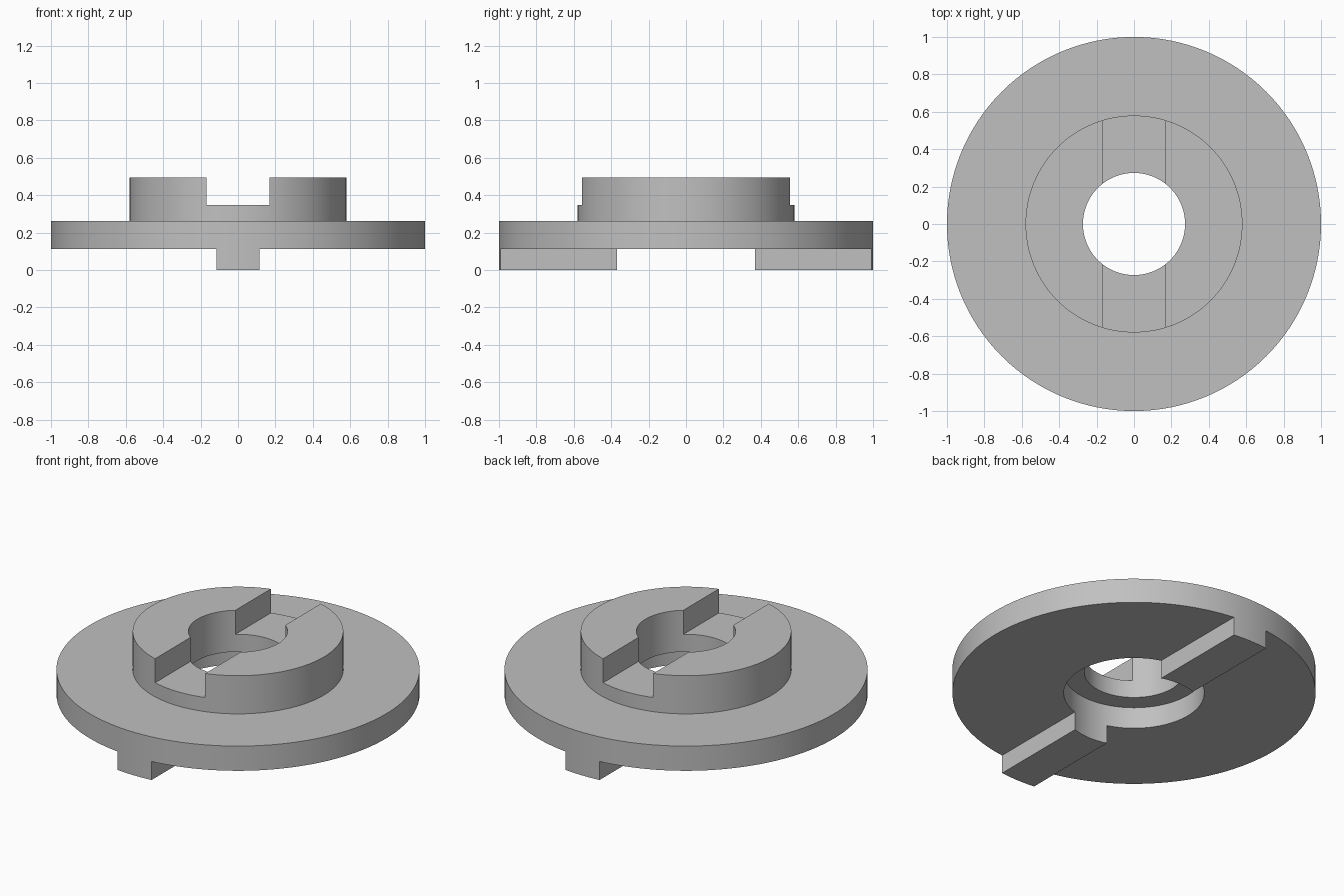
import bpy, bmesh, math
from mathutils import Matrix, Vector

if "Cube" in bpy.data.objects:
    bpy.data.objects.remove(bpy.data.objects["Cube"], do_unlink=True)

# Dimensions
BORE_R, RECESS_R, HUB_R, PLATE_R = 0.273, 0.387, 0.58, 1.0
PLATE_Z, RECESS_Z, PLATE_TOP, SLOT_Z, HUB_TOP = 0.112, 0.242, 0.262, 0.348, 0.494
SLOT_HALF, KEY_HALF = 0.168, 0.115
SEGMENTS = 128

grey = bpy.data.materials.new("plain_grey")
grey.use_nodes = True
grey.diffuse_color = (0.53, 0.53, 0.53, 1)
grey.node_tree.nodes["Principled BSDF"].inputs["Base Color"].default_value = grey.diffuse_color


def add_object(name, bm):
    bmesh.ops.recalc_face_normals(bm, faces=bm.faces)
    mesh = bpy.data.meshes.new(name)
    bm.to_mesh(mesh)
    bm.free()
    mesh.materials.append(grey)
    obj = bpy.data.objects.new(name, mesh)
    bpy.context.collection.objects.link(obj)
    return obj


def lathe(name, profile):
    """Revolve a closed (radius, height) profile around z."""
    bm = bmesh.new()
    rings = []
    for i in range(SEGMENTS):
        a = math.tau * i / SEGMENTS
        rings.append([bm.verts.new((r * math.cos(a), r * math.sin(a), z)) for r, z in profile])
    for i, ring in enumerate(rings):
        after = rings[(i + 1) % SEGMENTS]
        for j in range(len(profile)):
            k = (j + 1) % len(profile)
            bm.faces.new((ring[j], after[j], after[k], ring[k]))
    return add_object(name, bm)


def add_box(bm, low, high):
    low, high = Vector(low), Vector(high)
    matrix = Matrix.Translation((low + high) / 2) @ Matrix.Diagonal((high - low).to_4d())
    matrix[3][3] = 1
    bmesh.ops.create_cube(bm, size=1, matrix=matrix)


# Flange, hub, stepped bore and a full lower ring that the keys are cut from
body = lathe("flanged_coupling", [
    (BORE_R, RECESS_Z), (RECESS_R, RECESS_Z), (RECESS_R, 0), (PLATE_R, 0),
    (PLATE_R, PLATE_TOP), (HUB_R, PLATE_TOP), (HUB_R, HUB_TOP), (BORE_R, HUB_TOP)])

# Cutter: hub slot on top, and clearance on both sides of the lower keys
bm = bmesh.new()
add_box(bm, (-SLOT_HALF, -2, SLOT_Z), (SLOT_HALF, 2, 1))
add_box(bm, (KEY_HALF, -2, -1), (2, 2, PLATE_Z))
add_box(bm, (-2, -2, -1), (-KEY_HALF, 2, PLATE_Z))
cutter = add_object("slot_and_key_cutter", bm)
cutter.hide_render = True

cut = body.modifiers.new("cut", "BOOLEAN")
cut.operation = "DIFFERENCE"
cut.solver = "EXACT"
cut.object = cutter
bpy.ops.object.select_all(action="DESELECT")
bpy.context.view_layer.objects.active = body
body.select_set(True)
bpy.ops.object.modifier_apply(modifier=cut.name)
bpy.data.objects.remove(cutter, do_unlink=True)

# Round walls smooth, edges sharp
bpy.ops.object.shade_smooth_by_angle(angle=math.radians(30))
